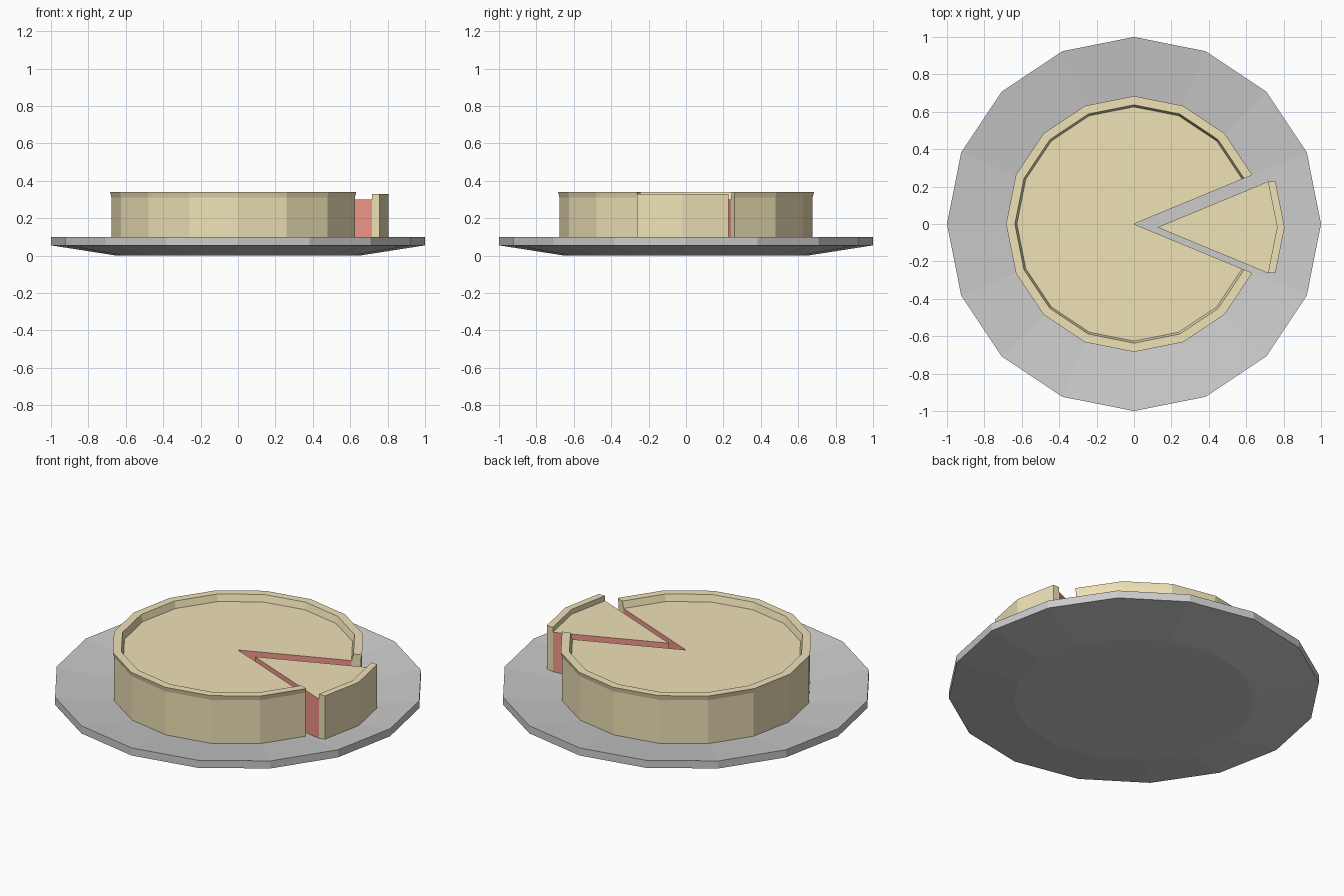
import bpy, bmesh
from math import cos, sin, radians

if "Cube" in bpy.data.objects:
    bpy.data.objects.remove(bpy.data.objects["Cube"])

STEP = 22.5  # sixteen-sided rounds


def material(name, rgb):
    m = bpy.data.materials.new(name)
    m.diffuse_color = (*rgb, 1)
    m.use_nodes = True
    m.node_tree.nodes["Principled BSDF"].inputs["Base Color"].default_value = m.diffuse_color
    return m


pastry = material("pastry", (0.86, 0.76, 0.47))
cherry = material("filling_red", (0.88, 0.30, 0.25))


def finish(bm, name, mats=()):
    bmesh.ops.recalc_face_normals(bm, faces=bm.faces[:])
    me = bpy.data.meshes.new(name)
    bm.to_mesh(me)
    bm.free()
    for m in mats:
        me.materials.append(m)
    ob = bpy.data.objects.new(name, me)
    bpy.context.collection.objects.link(ob)
    return ob


def polar(r, k, z):
    a = radians(k * STEP)
    return (r * cos(a), r * sin(a), z)


def bridge(bm, a, b, closed=True):
    n = len(a)
    for i in range(n if closed else n - 1):
        j = (i + 1) % n
        bm.faces.new((a[i], a[j], b[j], b[i]))


def sweep(name, sections, mats):
    """Skin closed cross-sections and cap both ends."""
    bm = bmesh.new()
    rows = [[bm.verts.new(p) for p in s] for s in sections]
    for a, b in zip(rows, rows[1:]):
        bridge(bm, a, b)
    bm.faces.new(rows[0])
    bm.faces.new(rows[-1])
    return finish(bm, name, mats)


def sector(name, steps, r, z0, z1):
    """Pie sector with a pastry top and red sides."""
    bm = bmesh.new()
    low, high = [[bm.verts.new((0, 0, z))] + [bm.verts.new(polar(r, k, z)) for k in steps]
                 for z in (z0, z1)]
    bridge(bm, low, high)
    for f in bm.faces:
        f.material_index = 1
    bm.faces.new(low)
    # top as a fan around the centre
    for a, b in zip(high[1:], high[2:]):
        bm.faces.new((high[0], a, b))
    return finish(bm, name, (pastry, cherry))


# Plate: shallow dish
bm = bmesh.new()
rings = [[bm.verts.new(polar(r, k, z)) for k in range(16)]
         for r, z in ((0.65, 0), (1, 0.055), (1, 0.10), (0.65, 0.05))]
for a, b in zip(rings, rings[1:]):
    bridge(bm, a, b)
bm.faces.new(rings[0])
bm.faces.new(rings[-1])
finish(bm, "plate")

# Pie with a wedge missing
crust = ((0.677, 0.05), (0.677, 0.312), (0.684, 0.34),
         (0.637, 0.34), (0.626, 0.30), (0.626, 0.05))
sweep("pie_crust", [[polar(r, k, z) for r, z in crust] for k in range(1, 16)], (pastry,))
sector("pie_filling", range(1, 16), 0.628, 0.05, 0.30)

# Slice pulled out of the gap; its crust is offset straight outwards
sections = []
for k in (-1, 0, 1):
    x, y, _ = polar(0.64, k, 0)
    sections.append([(x, y, 0.05), (x + 0.04, y, 0.05), (x + 0.04, y, 0.33), (x, y, 0.33)])
parts = [sweep("slice_crust", sections, (pastry,)),
         sector("slice_filling", (-1, 0, 1), 0.64, 0.05, 0.30)]
for ob in parts:
    ob.location = (0.125, -0.018, 0)
